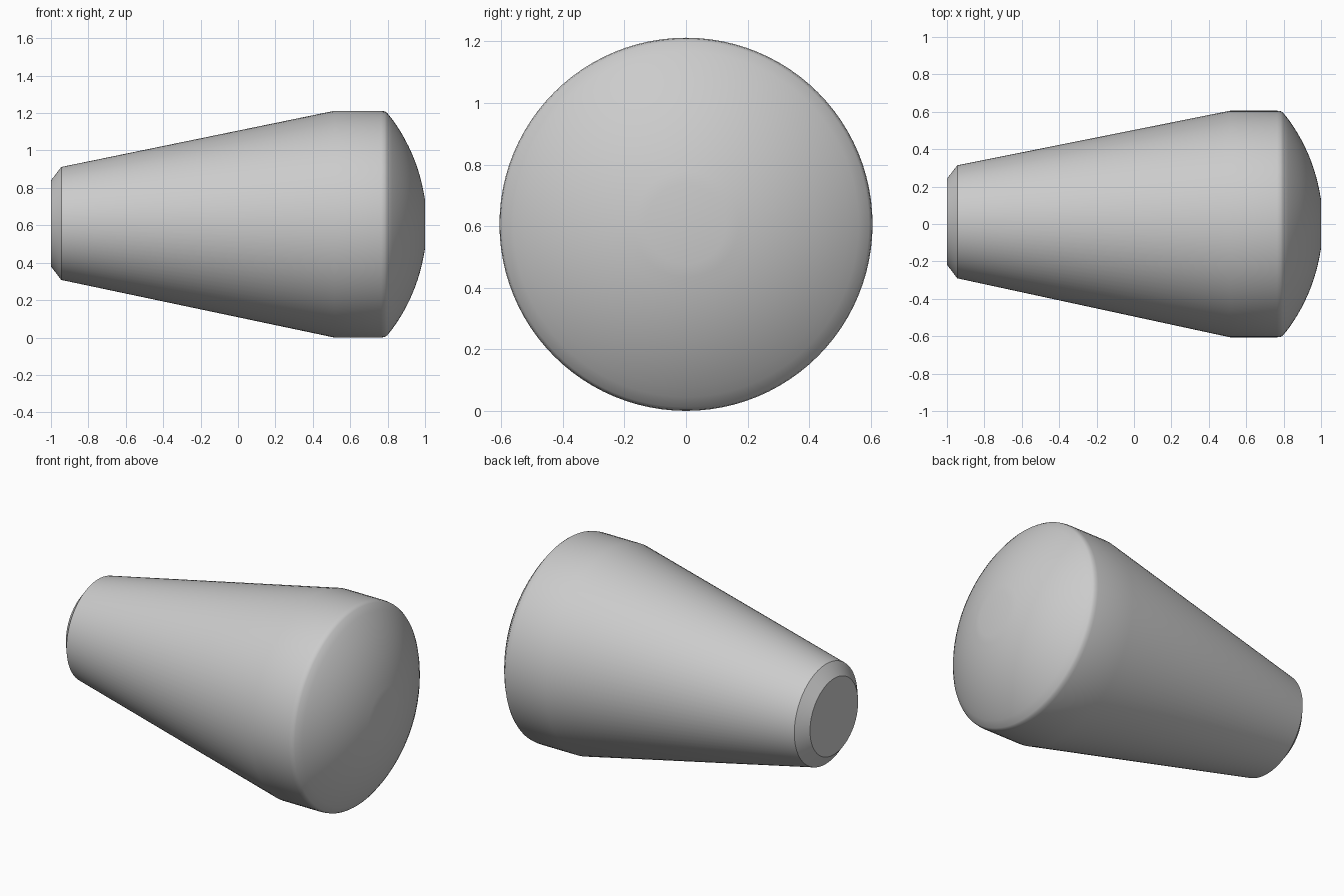
import bpy, bmesh, math

default = bpy.data.objects.get("Cube")
if default:
    bpy.data.objects.remove(default, do_unlink=True)

grey = bpy.data.materials.new("light grey")
grey.use_nodes = True
colour = (0.6, 0.6, 0.6, 1)
grey.diffuse_color = colour
grey.node_tree.nodes["Principled BSDF"].inputs["Base Color"].default_value = colour

RADIUS = 0.606
SIDES = 96

# Side profile as (x, radius): chamfered tip, taper, straight band, rounded rim
profile = [(-1, 0.23), (-0.945, 0.302), (0.515, RADIUS), (0.765, RADIUS),
           (0.785, 0.603), (0.797, 0.595)]

# Shallow spherical dome, flattened at its crown
DOME = 0.95
for i in range(1, 13):
    angle = math.asin(0.595 / DOME) * (1 - i / 12) + math.asin(0.13 / DOME) * i / 12
    profile.append((1.008 - DOME * (1 - math.cos(angle)), DOME * math.sin(angle)))
profile[-1] = (1.0, profile[-1][1])

# Sweep the profile round the x axis; the narrow end leans very slightly back
bm = bmesh.new()
rings = []
for x, r in profile:
    lean = 0.012 * max(0, 0.515 - x) / 1.5
    rings.append([bm.verts.new((x, lean + r * math.cos(a), RADIUS + lean / 3 + r * math.sin(a)))
                  for a in (math.tau * k / SIDES for k in range(SIDES))])
for near, far in zip(rings, rings[1:]):
    for k in range(SIDES):
        n = (k + 1) % SIDES
        bm.faces.new((near[k], near[n], far[n], far[k]))
bm.faces.new(rings[0])
bm.faces.new(rings[-1])
bmesh.ops.recalc_face_normals(bm, faces=bm.faces)

mesh = bpy.data.meshes.new("tapered_plug")
bm.to_mesh(mesh)
bm.free()
mesh.materials.append(grey)
plug = bpy.data.objects.new("tapered_plug", mesh)
bpy.context.collection.objects.link(plug)

# Smooth sides with crisp chamfer edges
bpy.ops.object.select_all(action="DESELECT")
plug.select_set(True)
bpy.context.view_layer.objects.active = plug
bpy.ops.object.shade_smooth_by_angle(angle=math.radians(30))
